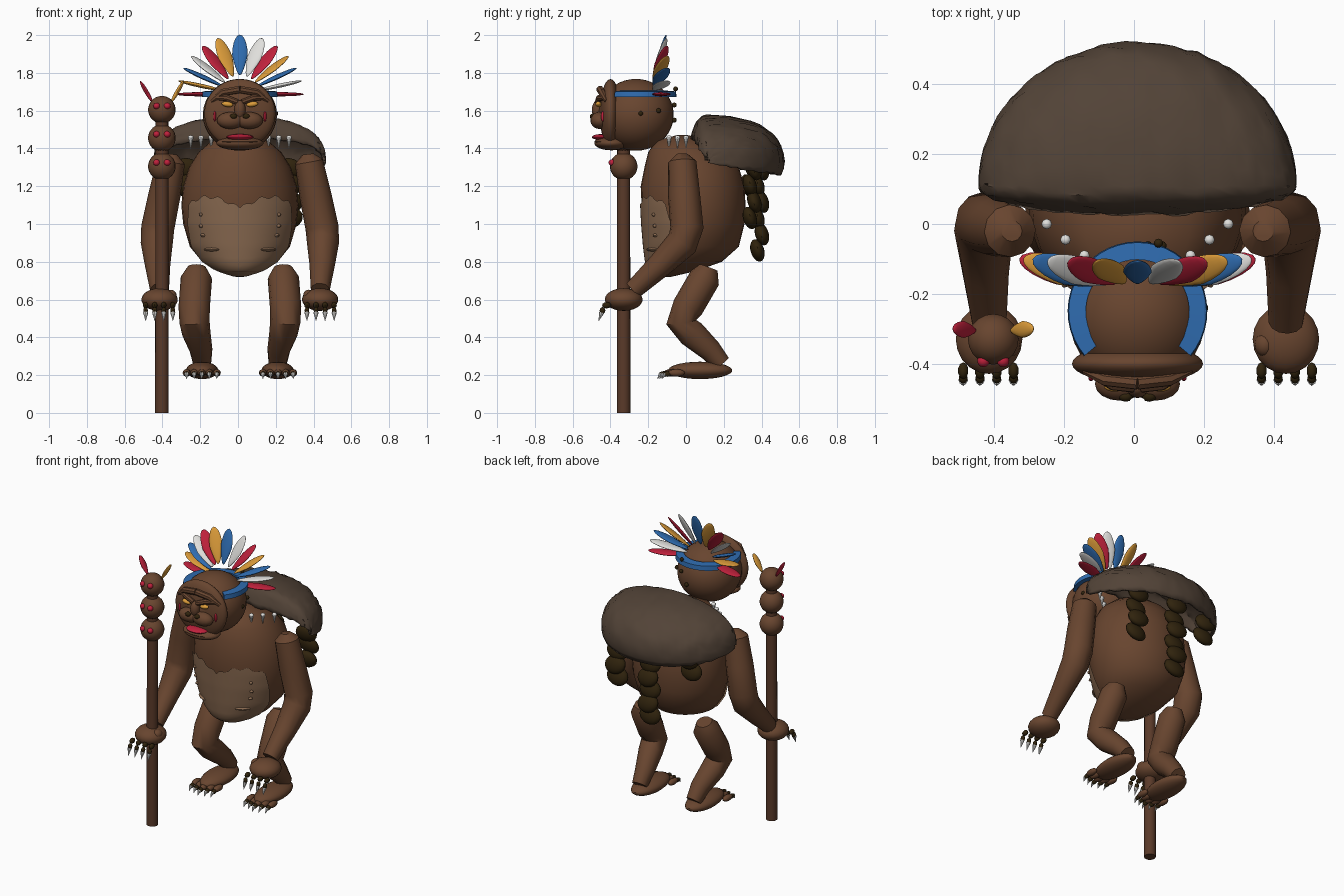
import bpy, bmesh, math, random
from mathutils import Vector, Matrix, Euler

random.seed(4)
if "Cube" in bpy.data.objects:
    bpy.data.objects.remove(bpy.data.objects["Cube"], do_unlink=True)

AXIS = .01  # x of the body's symmetry plane


def paint(name, code):
    """Make a flat material from an sRGB hex code."""
    rgb = [int(code[i:i + 2], 16) / 255 for i in (0, 2, 4)]
    rgba = [((c + .055) / 1.055) ** 2.4 for c in rgb] + [1]
    mat = bpy.data.materials.new(name)
    mat.use_nodes = True
    mat.diffuse_color = rgba
    mat.node_tree.nodes["Principled BSDF"].inputs["Base Color"].default_value = rgba
    return mat


FUR = paint("brown fur", "68452f")
WOOD = paint("dark wood", "5a3a29")
BELLY = paint("tan belly", "87684f")
PELT = paint("grey brown pelt", "524337")
DARK = paint("dark brown", "30230d")
BLUE = paint("blue", "2f6cb0")
RED = paint("red", "c0213c")
GOLD = paint("gold", "dc9c3a")
WHITE = paint("white", "e0dfdc")


def finish(bm, name, mat):
    bmesh.ops.recalc_face_normals(bm, faces=bm.faces)
    mesh = bpy.data.meshes.new(name)
    bm.to_mesh(mesh)
    bm.free()
    mesh.materials.append(mat)
    obj = bpy.data.objects.new(name, mesh)
    obj.location.x = AXIS
    bpy.context.collection.objects.link(obj)
    return obj


def blob(name, loc, size, mat, rot=None, seg=16, base=1.0):
    """Ellipsoid; base below one narrows its lower end."""
    bm = bmesh.new()
    bmesh.ops.create_uvsphere(bm, u_segments=seg, v_segments=max(6, seg * 2 // 3), radius=1)
    for v in bm.verts:
        if v.co.z < 0:
            v.co.x *= 1 + (base - 1) * -v.co.z
    turn = rot if rot is not None else Matrix()
    bm.transform(Matrix.Translation(loc) @ turn @ Matrix.Diagonal((*size, 1)))
    return finish(bm, name, mat)


def bridge(bm, rings, closed=True):
    for a, b in zip(rings, rings[1:]):
        for i in range(len(a) if closed else len(a) - 1):
            j = (i + 1) % len(a)
            bm.faces.new((a[i], a[j], b[j], b[i]))


def tube(name, path, mat, sides=12):
    """Tube through points given as x, y, z, radius."""
    bm = bmesh.new()
    pts = [Vector(p[:3]) for p in path]
    rings = []
    for i, p in enumerate(path):
        way = (pts[min(i + 1, len(pts) - 1)] - pts[max(i - 1, 0)]).normalized()
        side = way.cross(Vector((0, 1, .3))).normalized()
        up = side.cross(way)
        rings.append([bm.verts.new(pts[i] + p[3] * (side * math.cos(t) + up * math.sin(t)))
                      for t in (math.tau * k / sides for k in range(sides))])
    bridge(bm, rings)
    bm.faces.new(rings[0])
    bm.faces.new(rings[-1])
    return finish(bm, name, mat)


def claw(name, loc, aim, length, radius):
    bm = bmesh.new()
    bmesh.ops.create_cone(bm, cap_ends=True, segments=8, radius1=radius, radius2=0, depth=length)
    turn = Vector(aim).to_track_quat('Z', 'Y').to_matrix().to_4x4()
    bm.transform(Matrix.Translation(loc) @ turn)
    return finish(bm, name, WHITE)


# Torso profile: height, depth centre, half width, half depth
TORSO = [(.72, -.1, .02, .02), (.75, -.07, .12, .12), (.8, -.01, .2, .2),
         (.88, .03, .265, .25), (1, .04, .3, .27), (1.1, .04, .31, .275),
         (1.2, .035, .3, .275), (1.3, .03, .27, .25), (1.38, .01, .22, .21),
         (1.44, -.01, .15, .15), (1.47, -.02, .03, .03)]


def torso_point(z, t, grow=0):
    """Point on the torso at height z; angle t is zero at the front."""
    for a, b in zip(TORSO, TORSO[1:]):
        if z <= b[0]:
            break
    f = (z - a[0]) / (b[0] - a[0])
    yc, rx, ry = (a[k] + (b[k] - a[k]) * f for k in (1, 2, 3))
    return Vector(((rx + grow) * math.sin(t), yc - (ry + grow) * math.cos(t), z))


bm = bmesh.new()
rings = [[bm.verts.new(torso_point(row[0], math.tau * k / 32)) for k in range(32)] for row in TORSO]
bridge(bm, rings)
bm.faces.new(rings[0])
bm.faces.new(rings[-1])
finish(bm, "torso", FUR)

# Belly patch with a scalloped top edge
bm = bmesh.new()
rows = []
for r in range(21):
    row = []
    for c in range(33):
        s = c / 16 - 1
        top = 1.085 + .06 * math.sin(math.pi * min(1, abs(s) * .9)) + .01 * math.sin(abs(s) * 22)
        z = .722 + (top - .722) * r / 20
        row.append(bm.verts.new(torso_point(z, s * (1.4 - .38 * r / 20), .008)))
    rows.append(row)
bridge(bm, rows, closed=False)
finish(bm, "belly_patch", BELLY)


def power(value, exponent):
    return math.copysign(abs(value) ** exponent, value)


# Shaggy pelt: rounded shell, open at the front and below, rim rolled under
bm = bmesh.new()
rows = []
for i in range(41):
    u = math.pi * (.008 + .984 * i / 40)
    row = []
    for j in range(21):
        v = math.radians(-60 + 167 * j / 20)
        deep = (.4 if v > 0 else .085) * math.sin(u)
        tall = (.235 if math.cos(v) > 0 else .2) * math.sin(u) ** .75
        rough = random.uniform(-.005, .005)
        row.append(bm.verts.new((.445 * math.cos(u), .11 + deep * power(math.sin(v), .9) + rough,
                                 1.33 + tall * power(math.cos(v), .9) + rough)))
    rows.append(row)
bridge(bm, rows, closed=False)
pelt = finish(bm, "back_pelt", PELT)
shell = pelt.modifiers.new("thickness", 'SOLIDIFY')
shell.thickness = .022
shell.offset = 0

# Hanging locks under the pelt
for name, x, y, count in (("middle", -.01, .39, 6), ("left", .26, .35, 4), ("right", -.28, .34, 2)):
    for k in range(count):
        tilt = Euler((.3, .2 * (-1) ** k, 0)).to_matrix().to_4x4()
        blob(f"{name}_lock_{k}", (x, y + .012 * (-1) ** k, 1.29 - .086 * k),
             (.074, .036, .06), DARK, tilt)

# Limbs, mirrored
for side, m in (("left", 1), ("right", -1)):
    tube(side + "_arm", [(m * .36, -.02, 1.37, .03), (m * .365, -.02, 1.33, .075),
                         (m * .4, -.01, 1.15, .085), (m * .435, .005, .98, .088),
                         (m * .44, -.02, .9, .085), (m * .435, -.14, .78, .067),
                         (m * .425, -.28, .65, .05)], FUR)
    blob(side + "_hand", (m * .425, -.33, .6), (.096, .1, .06), FUR, seg=20)
    blob(side + "_thumb", (m * .365, -.345, .622), (.03, .035, .03), FUR)
    for k in range(4):
        x = m * (.355 + .048 * k)
        blob(f"{side}_finger_{k}", (x, -.42, .57), (.015, .024, .017), DARK, seg=10)
        blob(f"{side}_fingertip_{k}", (x, -.442, .542), (.013, .015, .018), DARK, seg=10)
        claw(f"{side}_claw_{k}", (x, -.455, .508), (0, -.35, -1), .05, .014)
    tube(side + "_leg", [(m * .228, .12, .77, .05), (m * .23, .1, .715, .083),
                         (m * .242, .01, .56, .083), (m * .24, -.025, .48, .08),
                         (m * .23, .03, .42, .075), (m * .205, .13, .33, .06),
                         (m * .2, .19, .26, .048)], FUR)
    blob(side + "_foot", (m * .2, .075, .225), (.085, .17, .046), FUR, seg=20)
    for k in range(5):
        x = m * (.122 + .04 * k)
        y = -.075 + .012 * abs(k - 2)
        blob(f"{side}_toe_{k}", (x, y, .212), (.021, .045, .02), FUR, seg=12)
        blob(f"{side}_toe_tip_{k}", (x, y - .045, .206), (.014, .022, .015), DARK, seg=8)
        claw(f"{side}_toe_claw_{k}", (x, y - .068, .193), (0, -.7, -1), .036, .012)
    # Small folds on the belly
    for k, (z, t, w) in enumerate(((1.05, .72, .01), (.99, .74, .012), (.94, .74, .014), (.865, .62, .05))):
        blob(f"{side}_belly_fold_{k}", torso_point(z, m * t, .006), (w, .015, .01), BELLY,
             Matrix.Rotation(m * t, 4, 'Z'), 10)
    # Tooth necklace
    for k in range(3):
        x, y = m * (.26 - .054 * k), -.045 * k
        blob(f"{side}_tooth_root_{k}", (x, y, 1.457), (.015, .015, .013), WHITE, seg=8)
        claw(f"{side}_tooth_{k}", (x, y, 1.425), (0, 0, -1), .06, .013)
    # Paired face features
    tube(side + "_upper_brow", [(m * .15, -.42, 1.65, .012), (m * .09, -.445, 1.697, .02),
                                (0, -.455, 1.712, .02)], FUR, 8)
    tube(side + "_brow", [(m * .13, -.43, 1.668, .012), (m * .07, -.46, 1.667, .017),
                          (m * .012, -.468, 1.645, .015)], FUR, 8)
    blob(side + "_eye", (m * .066, -.464, 1.634), (.031, .016, .014), GOLD, Matrix.Rotation(-m * .15, 4, 'Y'))
    blob(side + "_muzzle", (m * .05, -.458, 1.548), (.072, .048, .045), FUR)
    blob(side + "_nostril", (m * .034, -.494, 1.57), (.02, .015, .015), DARK, seg=10)
    blob(side + "_cheek_mark", (m * .133, -.44, 1.57), (.008, .01, .028), RED, seg=10)

# Head and face
blob("head", (0, -.265, 1.578), (.196, .2, .19), FUR, seg=32)
blob("face", (0, -.4, 1.585), (.188, .056, .182), FUR, seg=32)
blob("nose", (0, -.468, 1.605), (.03, .03, .05), FUR)
blob("jaw", (0, -.395, 1.428), (.125, .09, .038), FUR, seg=20)
blob("lips", (0, -.448, 1.46), (.072, .05, .016), RED)
blob("lower_lip", (0, -.435, 1.436), (.1, .05, .018), FUR)
for k, spot in enumerate(((.19, -.24, 1.585), (.16, -.145, 1.6), (.07, -.062, 1.63),
                          (.03, -.062, 1.55), (.06, -.055, 1.715))):
    blob(f"head_stud_{k}", spot, (.013, .013, .013), DARK, seg=10)

# Headband: open strip round the sides and back of the head
bm = bmesh.new()
rings = []
for k in range(33):
    t = math.radians(-40 + 260 * k / 32)
    rings.append([bm.verts.new((r * math.cos(t), -.25 + r * math.sin(t), z))
                  for r, z in ((.155, 1.672), (.2, 1.672), (.197, 1.702), (.148, 1.706))])
bridge(bm, rings)
bm.faces.new(rings[0])
bm.faces.new(rings[-1])
finish(bm, "headband", BLUE)


def feather(name, root, aim, flat, length, width, mat):
    d = Vector(aim).normalized()
    w = Vector(flat)
    w = (w - d * w.dot(d)).normalized()
    turn = Matrix((w, d.cross(w), d)).transposed().to_4x4()
    blob(name, Vector(root) + d * length / 2, (width, .011, length / 2), mat, turn, base=.55)


# Fan of feathers turning edge-on toward the sides
for k in range(-6, 7):
    a = math.copysign(math.pi / 2 * (abs(k) / 6) ** .8, k)
    aim = Vector((math.sin(a), .3, math.cos(a)))
    root = Vector((0, -.2, 1.687)) + aim * .1
    feather(f"feather_{k + 6}", root, aim, (math.cos(a), -math.sin(a), 0),
            .225 + .004 * abs(k), .041, (BLUE, WHITE, RED, GOLD)[k % 4])

# Staff topped with three carved skulls
tube("staff", [(-.413, -.33, 0, .036), (-.413, -.33, .7, .035), (-.413, -.33, 1.55, .034)], WOOD, 16)
for k in range(3):
    z = 1.305 + .15 * k
    blob(f"staff_skull_{k}", (-.413, -.33, z), (.073, .073, .073), FUR, seg=20)
    for s in (-1, 1):
        blob(f"skull_eye_{k}_{s}", (-.413 + .028 * s, -.392, z + .02), (.018, .018, .017), RED, seg=12)
for s, mat in ((-1, RED), (1, GOLD)):
    feather(f"staff_feather_{s}", (-.413 + .05 * s, -.305, 1.645), (.58 * s, .05, 1),
            (0, 1, 0), .13, .024, mat)

# Smooth shading with sharp creases
bpy.ops.object.select_all(action='DESELECT')
for obj in bpy.context.collection.objects:
    if obj.type == 'MESH':
        obj.select_set(True)
        bpy.context.view_layer.objects.active = obj
bpy.ops.object.shade_smooth_by_angle(angle=math.radians(40))
